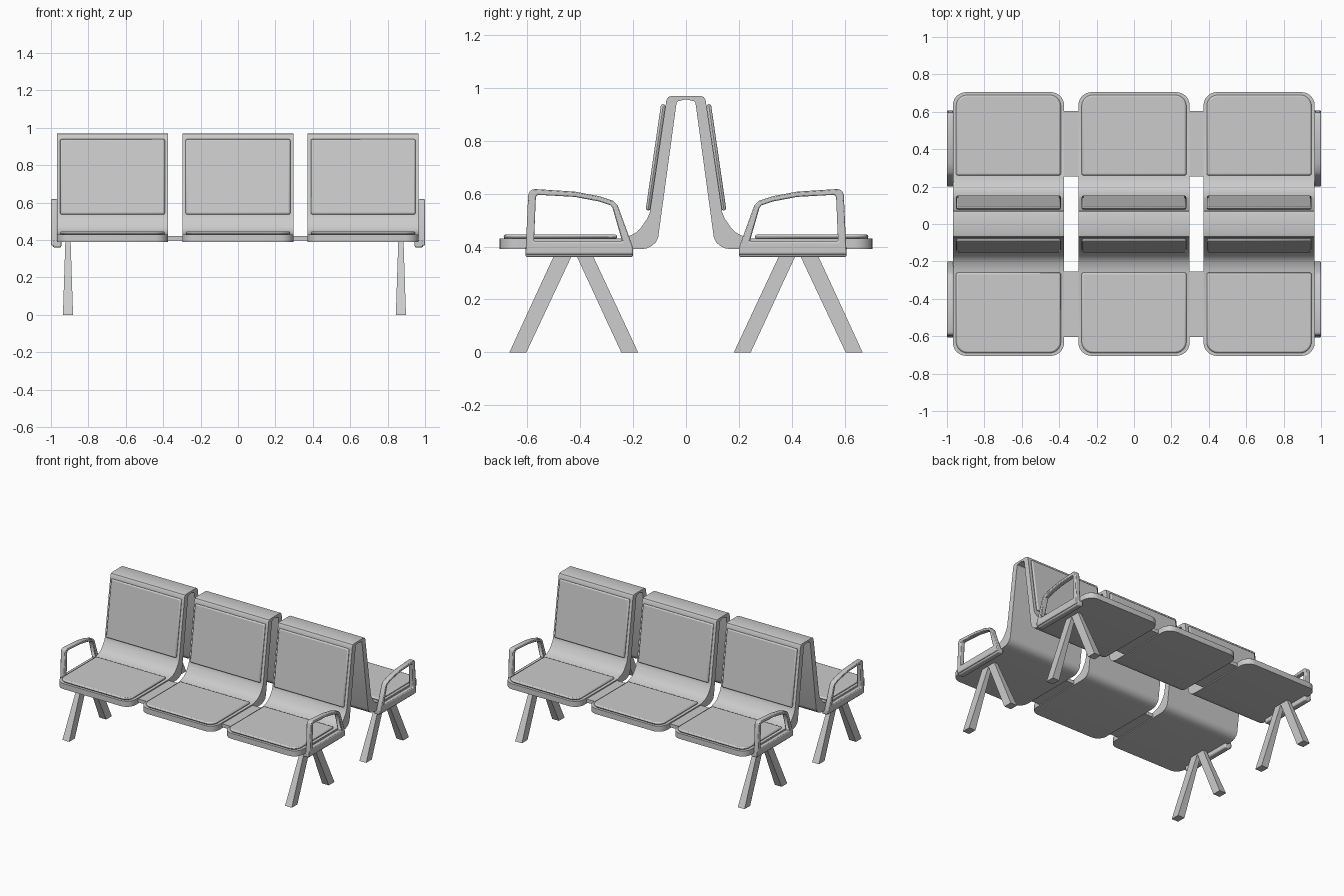
import bpy, bmesh, math
from mathutils import Vector

if "Cube" in bpy.data.objects:
    bpy.data.objects.remove(bpy.data.objects["Cube"])

grey = bpy.data.materials.new("satin grey")
grey.diffuse_color = (0.6, 0.6, 0.6, 1)
grey.use_nodes = True
grey.node_tree.nodes["Principled BSDF"].inputs["Base Color"].default_value = grey.diffuse_color


def finish(name, bm, flip, bevel=0.0):
    """Turn a bmesh into an object; flip puts it on the front row."""
    if flip:
        for v in bm.verts:
            v.co.y = -v.co.y
    bmesh.ops.recalc_face_normals(bm, faces=bm.faces)
    me = bpy.data.meshes.new(name)
    bm.to_mesh(me)
    bm.free()
    me.materials.append(grey)
    ob = bpy.data.objects.new(name, me)
    bpy.context.collection.objects.link(ob)
    bpy.ops.object.select_all(action='DESELECT')
    ob.select_set(True)
    bpy.context.view_layer.objects.active = ob
    bpy.ops.object.shade_smooth_by_angle(angle=math.radians(30))
    if bevel:
        mod = ob.modifiers.new("soft edges", 'BEVEL')
        mod.width, mod.segments = bevel, 2
        mod.limit_method, mod.angle_limit = 'ANGLE', math.radians(40)
    return ob


def prism(points, depth):
    """Polygon of 3D points extruded along a vector."""
    bm = bmesh.new()
    face = bm.faces.new([bm.verts.new(p) for p in points])
    new = bmesh.ops.extrude_face_region(bm, geom=[face], use_keep_orig=True)
    bmesh.ops.translate(bm, vec=depth,
                        verts=[g for g in new['geom'] if isinstance(g, bmesh.types.BMVert)])
    return bm


def round_front(bm, y, radius):
    """Round the upright corners of the seat's free edge."""
    edges = [e for e in bm.edges
             if all(abs(v.co.y - y) < 1e-4 for v in e.verts)
             and abs(e.verts[0].co.x - e.verts[1].co.x) < 1e-4]
    bmesh.ops.bevel(bm, geom=edges, offset=radius, segments=7, profile=0.5, affect='EDGES')


# Side section of one seat shell: underside, inner back, top, outer back, seat
SHELL = [(.705, .39), (.175, .39), (.15, .393), (.13, .402), (.114, .416), (.105, .436),
         (.036, .943), (.03, .95), (0, .957), (0, .97), (.055, .97), (.067, .966),
         (.074, .955), (.077, .935), (.137, .53), (.146, .507), (.17, .472),
         (.185, .456), (.205, .444), (.25, .43), (.705, .43)]


def seat(cx, flip):
    half = .297
    bm = prism([(cx - half, y, z) for y, z in SHELL], Vector((2 * half, 0, 0)))
    round_front(bm, .705, .07)
    finish("seat_shell", bm, flip)

    # Seat cushion panel
    w = .28
    bm = prism([(cx - w, .26, .428), (cx + w, .26, .428), (cx + w, .69, .428), (cx - w, .69, .428)],
               Vector((0, 0, .018)))
    round_front(bm, .69, .06)
    finish("seat_pad", bm, flip, .009)

    # Tilted back cushion panel
    low, high = Vector((0, .135, .535)), Vector((0, .0765, .938))
    up = (high - low).normalized()
    out = Vector((0, up.z, -up.y))
    left, right = Vector((cx - w, 0, 0)), Vector((cx + w, 0, 0))
    bm = prism([low + left, low + right, high + right, high + left], out * .018)
    finish("back_pad", bm, flip, .009)


ARM_OUT = [(.607, .37), (.597, .595), (.59, .612), (.575, .618), (.42, .608), (.325, .59),
           (.275, .573), (.258, .555), (.2, .395), (.2, .37)]
ARM_IN = [(.575, .42), (.568, .585), (.565, .592), (.56, .596), (.42, .588), (.33, .571),
          (.285, .556), (.278, .547), (.243, .425), (.241, .42)]


def armrest(side, flip):
    # Closed loop frame
    bm = bmesh.new()
    rings = [[bm.verts.new((side * x, y, z)) for y, z in pts]
             for x, pts in ((.965, ARM_OUT), (1, ARM_OUT), (1, ARM_IN), (.965, ARM_IN))]
    n = len(ARM_OUT)
    for k in range(4):
        a, b = rings[k], rings[(k + 1) % 4]
        for i in range(n):
            j = (i + 1) % n
            bm.faces.new((a[i], a[j], b[j], b[i]))
    finish("armrest", bm, flip, .009)

    # Rail carrying the frame
    bm = prism([(side * .945, .608, .36), (side * .945, .608, .4),
                (side * .945, .2, .4), (side * .945, .2, .36)], Vector((side * .045, 0, 0)))
    finish("armrest_base", bm, flip, .008)


def leg(cx, foot, top, flip):
    """Splayed leg, narrower at the top."""
    bm = bmesh.new()
    for (y0, y1), z, hw in ((foot, 0, .027), (top, .395, .014)):
        for y in (y0, y1):
            for x in (cx - hw, cx + hw):
                bm.verts.new((x, y, z))
    bmesh.ops.convex_hull(bm, input=bm.verts)
    bmesh.ops.dissolve_limit(bm, angle_limit=.02, verts=bm.verts, edges=bm.edges)
    finish("leg", bm, flip)


# Two rows back to back
for flip in (False, True):
    for cx in (-.671, 0, .669):
        seat(cx, flip)
    for side in (-1, 1):
        armrest(side, flip)
    for cx in (-.909, .871):
        leg(cx, (.604, .668), (.418, .486), flip)
        leg(cx, (.181, .245), (.366, .428), flip)
    # Flat beam joining the seats
    bm = prism([(-.967, .255, .397), (.967, .255, .397), (.967, .605, .397), (-.967, .605, .397)],
               Vector((0, 0, .025)))
    finish("support_beam", bm, flip)
